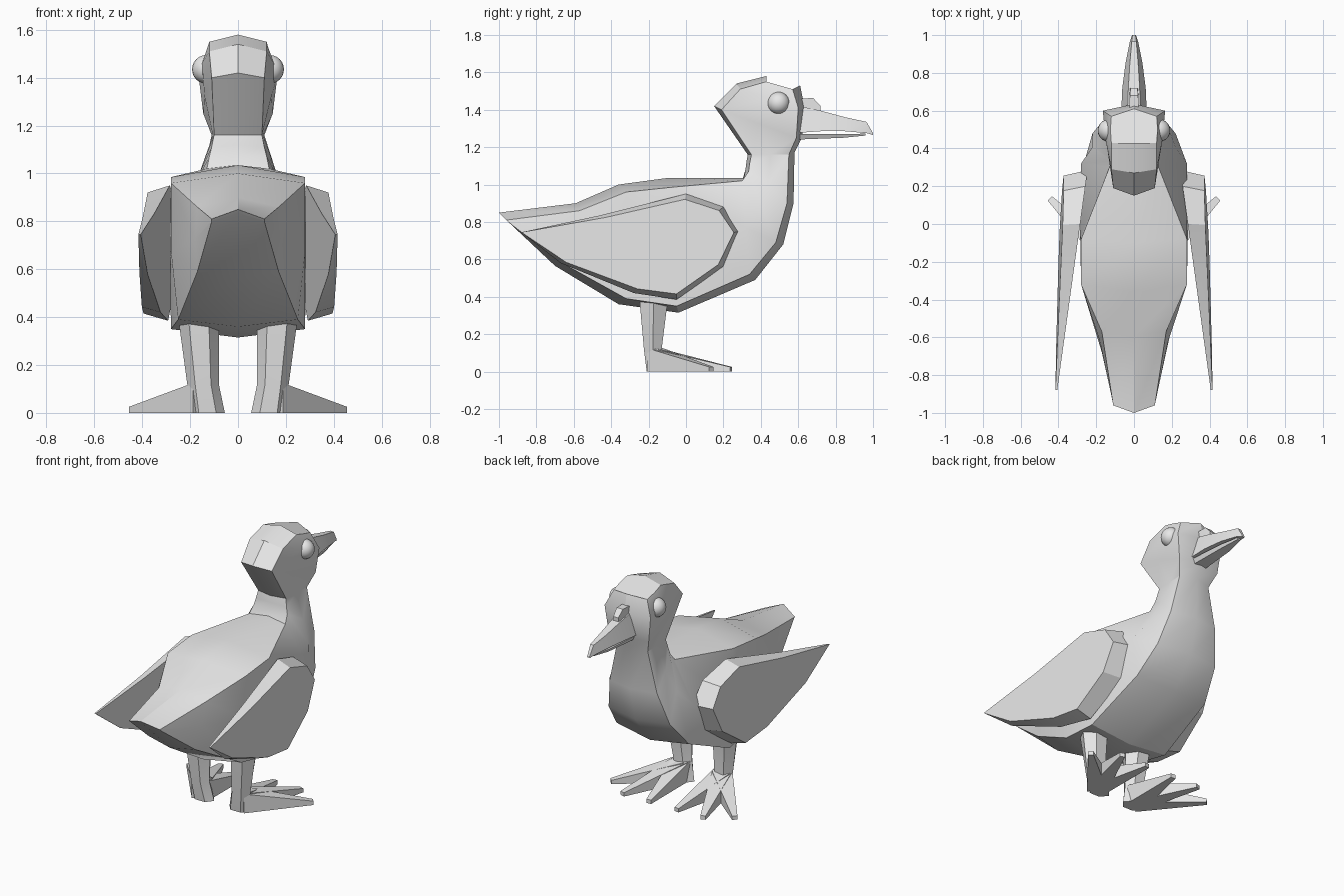
import bpy, bmesh, math
from mathutils import Vector

if "Cube" in bpy.data.objects:
    bpy.data.objects.remove(bpy.data.objects["Cube"])

grey = bpy.data.materials.new("plain_grey")
grey.use_nodes = True
grey.diffuse_color = (0.8, 0.8, 0.8, 1)
grey.node_tree.nodes["Principled BSDF"].inputs["Base Color"].default_value = (0.8, 0.8, 0.8, 1)


def finish(bm, name, angle=30):
    bmesh.ops.recalc_face_normals(bm, faces=bm.faces)
    mesh = bpy.data.meshes.new(name)
    bm.to_mesh(mesh)
    bm.free()
    obj = bpy.data.objects.new(name, mesh)
    bpy.context.collection.objects.link(obj)
    mesh.materials.append(grey)
    bpy.ops.object.select_all(action='DESELECT')
    obj.select_set(True)
    bpy.context.view_layer.objects.active = obj
    bpy.ops.object.shade_smooth_by_angle(angle=math.radians(angle))
    return obj


def loft(name, rings, angle=30):
    """Skin a row of equal-length closed rings and cap both ends."""
    bm = bmesh.new()
    loops = [[bm.verts.new(p) for p in ring] for ring in rings]
    n = len(loops[0])
    for a, b in zip(loops, loops[1:]):
        for i in range(n):
            j = (i + 1) % n
            bm.faces.new((a[i], a[j], b[j], b[i]))
    bm.faces.new(loops[0])
    bm.faces.new(loops[-1])
    return finish(bm, name, angle)


def box_ring(y, z0, z1, w0, w1):
    return [(-w0, y, z0), (w0, y, z0), (w1, y, z1), (-w1, y, z1)]


# Body, neck and head: ridge (y, z), edge (half width, y, z), side width, edge, ridge
stations = [
    ((-1, .85), (.11, -.96, .81), .11, (.11, -.95, .8), (-.985, .835)),
    ((-.59, .9), (.17, -.57, .86), .18, (.17, -.68, .59), (-.7, .565)),
    ((-.36, 1.0), (.28, -.32, .96), .28, (.25, -.32, .39), (-.36, .36)),
    ((-.1, 1.035), (.28, -.08, .985), .285, (.28, -.05, .35), (-.04, .315)),
    ((.31, 1.035), (.13, .3, 1.02), .28, (.26, .34, .52), (.37, .49)),
    ((.318, 1.08), (.12, .335, 1.07), .22, (.22, .48, .69), (.52, .68)),
    ((.323, 1.12), (.11, .34, 1.11), .16, (.17, .54, .9), (.575, .9)),
    ((.33, 1.16), (.1, .35, 1.16), .105, (.11, .55, 1.16), (.58, 1.17)),
    ((.15, 1.42), (.11, .19, 1.4), .14, (.145, .59, 1.25), (.62, 1.25)),
    ((.27, 1.54), (.12, .29, 1.51), .15, (.165, .6, 1.41), (.635, 1.41)),
    ((.43, 1.58), (.12, .43, 1.55), .125, (.12, .57, 1.51), (.61, 1.53)),
]
rings = []
for top, te, side, be, bottom in stations:
    mid = (side, (te[1] + be[1]) / 2, (te[2] + be[2]) / 2)
    half = [te, mid, be]
    rings.append([(0, *top)] + half + [(0, *bottom)]
                 + [(-x, y, z) for x, y, z in reversed(half)])
loft("body", rings)

# Wings: slabs that thin toward the rear tip
wing_outline = [(-.88, .745), (-.46, .835), (0, .95), (.2, .88), (.285, .75),
                (.2, .56), (-.05, .385), (-.28, .42), (-.67, .58)]
centre = Vector((-.06, .67))
for side, word in ((1, "left"), (-1, "right")):
    inner, outer = [], []
    for y, z in wing_outline:
        inner.append((side * (.285 - .138 * y), y, z))
        p = Vector((y, z))
        if y > -.8:
            p += (centre - p).normalized() * .03
        outer.append((side * (.39 - .038 * p.x - .03 * (p.y - .5)), p.x, p.y))
    loft(word + "_wing", [inner, outer], 20)

    # Eyes
    bm = bmesh.new()
    bmesh.ops.create_uvsphere(bm, u_segments=20, v_segments=12, radius=.06)
    bmesh.ops.translate(bm, vec=(side * .132, .495, 1.435), verts=bm.verts)
    finish(bm, word + "_eye")

    # Legs: inner x, outer x, rear y, front y, height
    leg = []
    for x0, x1, y0, y1, z in ((.08, .25, -.25, -.095, .4), (.08, .212, -.225, -.13, .12),
                              (.055, .2, -.21, -.12, 0)):
        cx, cy = (x0 + x1) / 2, (y0 + y1) / 2
        dx, dy = (x1 - x0) / 2, (y1 - y0) / 2
        leg.append([(side * (cx + dx * math.cos(a)), cy + dy * math.sin(a) / .866, z)
                    for a in (math.pi * k / 3 for k in range(6))])
    loft(word + "_leg", leg)

    # Toes: tapered wedges fanning out from the ankle
    heel = Vector((.145, -.165))
    for toe, tip in (("outer", (.445, .135)), ("middle", (.29, .24)), ("inner", (.1, .24))):
        tip = Vector(tip)
        d = (tip - heel).normalized()
        across = Vector((-d.y, d.x))
        ends = []
        for p, w, h in ((heel, .06, .125), (tip, .016, .025)):
            a, b = p - across * w, p + across * w
            ends.append([(side * a.x, a.y, 0), (side * b.x, b.y, 0),
                         (side * b.x, b.y, h), (side * a.x, a.y, h)])
        loft(f"{word}_{toe}_toe", ends)

# Bill and the small knob on its base
loft("upper_bill", [box_ring(.58, 1.275, 1.425, .068, .035),
                    box_ring(.72, 1.285, 1.395, .062, .03),
                    box_ring(.85, 1.285, 1.36, .045, .022),
                    box_ring(.965, 1.275, 1.335, .022, .012),
                    box_ring(1, 1.265, 1.275, .01, .008)])
loft("lower_bill", [box_ring(.58, 1.24, 1.27, .045, .06),
                    box_ring(.84, 1.25, 1.27, .03, .04),
                    box_ring(.96, 1.262, 1.272, .01, .014)])
loft("bill_knob", [box_ring(.6, 1.38, 1.46, .025, .025),
                   box_ring(.68, 1.36, 1.462, .025, .022),
                   box_ring(.72, 1.36, 1.42, .022, .018)])
